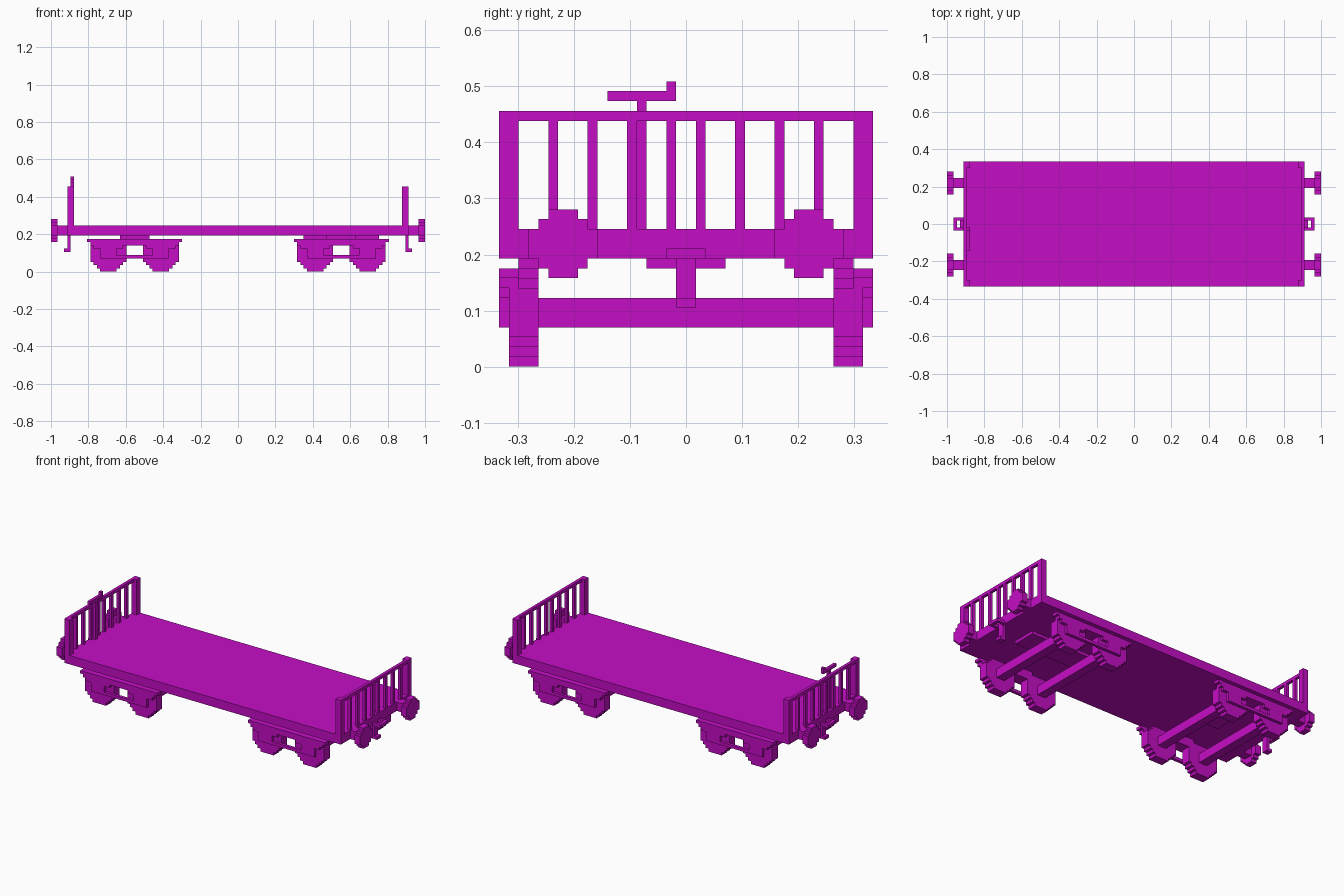
import bpy
import bmesh

UNIT = 2 / 114          # one block of the stepped style
SIDES = (-1, 1)

default = bpy.data.objects.get("Cube")
if default:
    bpy.data.objects.remove(default, do_unlink=True)

# Single flat paint colour
paint = bpy.data.materials.new("magenta paint")
paint.use_nodes = True
color = (0.56, 0.004, 0.56, 1)
paint.diffuse_color = color
paint.node_tree.nodes["Principled BSDF"].inputs["Base Color"].default_value = color


def finish(name, bm):
    """Turn a bmesh into a named, painted object scaled to real units."""
    bmesh.ops.recalc_face_normals(bm, faces=bm.faces)
    bmesh.ops.scale(bm, vec=(UNIT, UNIT, UNIT), verts=bm.verts)
    mesh = bpy.data.meshes.new(name)
    bm.to_mesh(mesh)
    bm.free()
    mesh.materials.append(paint)
    obj = bpy.data.objects.new(name, mesh)
    bpy.context.collection.objects.link(obj)
    return obj


def boxes(name, ranges):
    """Each box is an x range, a y range and a z range in blocks."""
    bm = bmesh.new()
    for spans in ranges:
        verts = bmesh.ops.create_cube(bm, size=1)["verts"]
        for v in verts:
            for axis, (a, b) in enumerate(spans):
                v.co[axis] = (a + b) / 2 + v.co[axis] * (b - a)
    return finish(name, bm)


def box(name, x, y, z):
    return boxes(name, [(x, y, z)])


def span(side, a, b):
    """Mirror a range about zero."""
    return (min(side * a, side * b), max(side * a, side * b))


def stepped_disc(name, widths, center, bottom, depth, axis):
    """Round plate made of one-block rows, extruded along x or y."""
    right = []
    for row, width in enumerate(widths):
        for z in (row, row + 1):
            point = (width / 2, bottom + z)
            if len(right) > 1 and right[-1][0] == right[-2][0] == point[0]:
                right.pop()
            if not right or right[-1] != point:
                right.append(point)
    outline = right + [(-w, z) for w, z in reversed(right)]
    bm = bmesh.new()
    verts = []
    for u, z in outline:
        co = (depth[0], center + u, z) if axis == "x" else (center + u, depth[0], z)
        verts.append(bm.verts.new(co))
    face = bm.faces.new(verts)
    result = bmesh.ops.extrude_face_region(bm, geom=[face])
    length = depth[1] - depth[0]
    move = (length, 0, 0) if axis == "x" else (0, length, 0)
    moved = [g for g in result["geom"] if isinstance(g, bmesh.types.BMVert)]
    bmesh.ops.translate(bm, vec=move, verts=moved)
    return finish(name, bm)


# Flat load deck
box("deck", (-52, 52), (-19, 19), (11, 14))

for end in SIDES:
    tag = "left" if end > 0 else "right"

    # End railing with corner posts, top rail and bars
    rail = [(span(end, 51, 52), (-17, 17), (25, 26))]
    for side in SIDES:
        rail.append((span(end, 50, 52), span(side, 17, 19), (14, 26)))
        for y in (1, 5, 9, 13):
            rail.append((span(end, 51, 52), span(side, y, y + 1), (14, 25)))
    boxes(tag + "_end_railing", rail)

    # Buffers
    for side in SIDES:
        name = tag + ("_back" if side > 0 else "_front") + "_buffer"
        box(name + "_shaft", span(end, 52, 55), span(side, 11, 14), (11, 14))
        stepped_disc(name + "_head", (3, 5, 7, 7, 7, 5, 3), side * 12.5, 9,
                     span(end, 55, 57), "x")

    # Coupling ring and hanging hook
    ring = [(span(end, 54, 55), (-2, 2), (11, 12))]
    for side in SIDES:
        ring.append((span(end, 52, 54), span(side, 1, 2), (11, 12)))
    boxes(tag + "_coupling_ring", ring)
    boxes(tag + "_coupling_hook", [
        (span(end, 51, 52), (-1, 1), (6, 11)),
        (span(end, 52, 53), (-1, 1), (6, 7)),
    ])

    # Bogie
    middle = end * 31.5
    reach = 11.5 if end > 0 else 4.5
    box(tag + "_bogie_pivot", (middle - reach, middle + reach), (-4, 4), (10, 11))
    axles = (middle - 8, middle + 8)
    for number, x in enumerate(axles, 1):
        box(f"{tag}_axle_{number}", (x - 1.5, x + 1.5), (-15, 15), (4, 7))
    for side in SIDES:
        name = tag + ("_back" if side > 0 else "_front")
        outer = span(side, 18, 19)
        box(name + "_bolster", (middle - 4.5, middle + 4.5), span(side, 15, 17), (8, 11))
        frame = [
            ((middle - 14.5, middle + 14.5), span(side, 17, 19), (9, 10)),
            ((middle - 13.5, middle + 13.5), span(side, 17, 19), (8, 9)),
            ((axles[0] + 2.5, axles[1] - 2.5), outer, (4, 5)),
        ]
        for x in axles:
            frame.append(((x - 4.5, x + 4.5), outer, (7, 8)))
            frame.append(((x - 2.5, x + 2.5), outer, (4, 7)))
        boxes(name + "_bogie_frame", frame)
        for number, x in enumerate(axles, 1):
            stepped_disc(f"{name}_wheel_{number}",
                         (5, 7, 9, 11, 11, 11, 11, 11, 9, 7), x, 0,
                         span(side, 15, 18), "y")

# Hand brake on the right end railing
boxes("hand_brake", [
    ((-51, -50), (-5, -4), (14, 27)),
    ((-51, -50), (-8, -1), (27, 28)),
    ((-51, -50), (-2, -1), (28, 29)),
])
